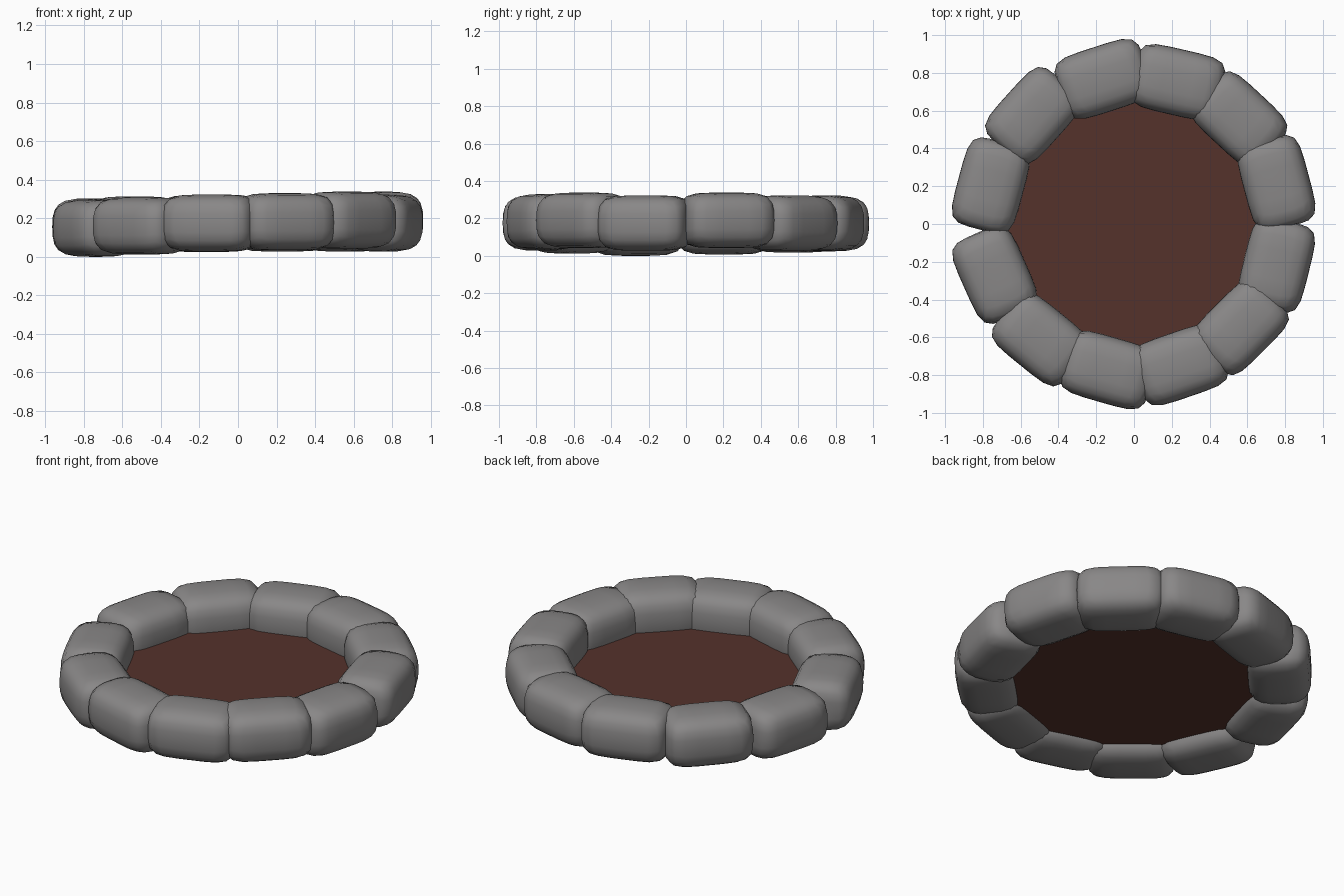
import bpy, bmesh, math
from mathutils import Matrix, Vector

cube = bpy.data.objects.get("Cube")
if cube:
    bpy.data.objects.remove(cube, do_unlink=True)


def material(name, rgb):
    m = bpy.data.materials.new(name)
    m.use_nodes = True
    m.diffuse_color = (*rgb, 1)
    m.node_tree.nodes["Principled BSDF"].inputs["Base Color"].default_value = (*rgb, 1)
    return m


def add_object(name, bm, mat, smooth):
    mesh = bpy.data.meshes.new(name)
    bm.to_mesh(mesh)
    bm.free()
    mesh.materials.append(mat)
    for p in mesh.polygons:
        p.use_smooth = smooth
    obj = bpy.data.objects.new(name, mesh)
    bpy.context.collection.objects.link(obj)
    return obj


stone_grey = material("stone grey", (0.25, 0.243, 0.243))
soil_brown = material("soil brown", (0.09, 0.032, 0.024))

HALF = Vector((0.175, 0.24, 0.148))   # radial, along the ring, vertical


def rounded(co):
    """Pull a cube point onto a pillow-like rounded block."""
    section = (abs(co.x) ** 3.2 + abs(co.z) ** 3.2) ** (1 / 3.2)
    size = (section ** 5 + abs(co.y) ** 5) ** (1 / 5)
    return co / size


def stone(name, around, facing, height):
    bm = bmesh.new()
    bmesh.ops.create_cube(bm, size=2)
    bmesh.ops.subdivide_edges(bm, edges=bm.edges[:], cuts=5, use_grid_fill=True)
    for v in bm.verts:
        v.co = rounded(v.co) * HALF
    a = math.radians(around)
    place = Matrix.Translation((0.785 * math.cos(a), 0.785 * math.sin(a), height))
    bm.transform(place @ Matrix.Rotation(math.radians(facing), 4, "Z"))
    add_object(name, bm, stone_grey, True)


# Ring of stones: angle around the ring, direction faced, centre height
ring = [
    (16, 15, 0.19), (45, 47, 0.175), (73, 77, 0.175), (102, 108, 0.172),
    (133, 138, 0.165), (165, 165, 0.155), (200, 204, 0.148), (231, 231, 0.16),
    (260, 254, 0.175), (288, 289, 0.182), (316, 315, 0.19), (344, 346, 0.175),
]
for i, (around, facing, height) in enumerate(ring):
    stone(f"ring_stone_{i + 1}", around, facing, height)

# Floor disc filling the ring
bm = bmesh.new()
bmesh.ops.create_cone(bm, cap_ends=True, segments=32, radius1=0.7, radius2=0.7,
                      depth=0.05, matrix=Matrix.Translation((0, 0, 0.105)))
add_object("floor", bm, soil_brown, False)
